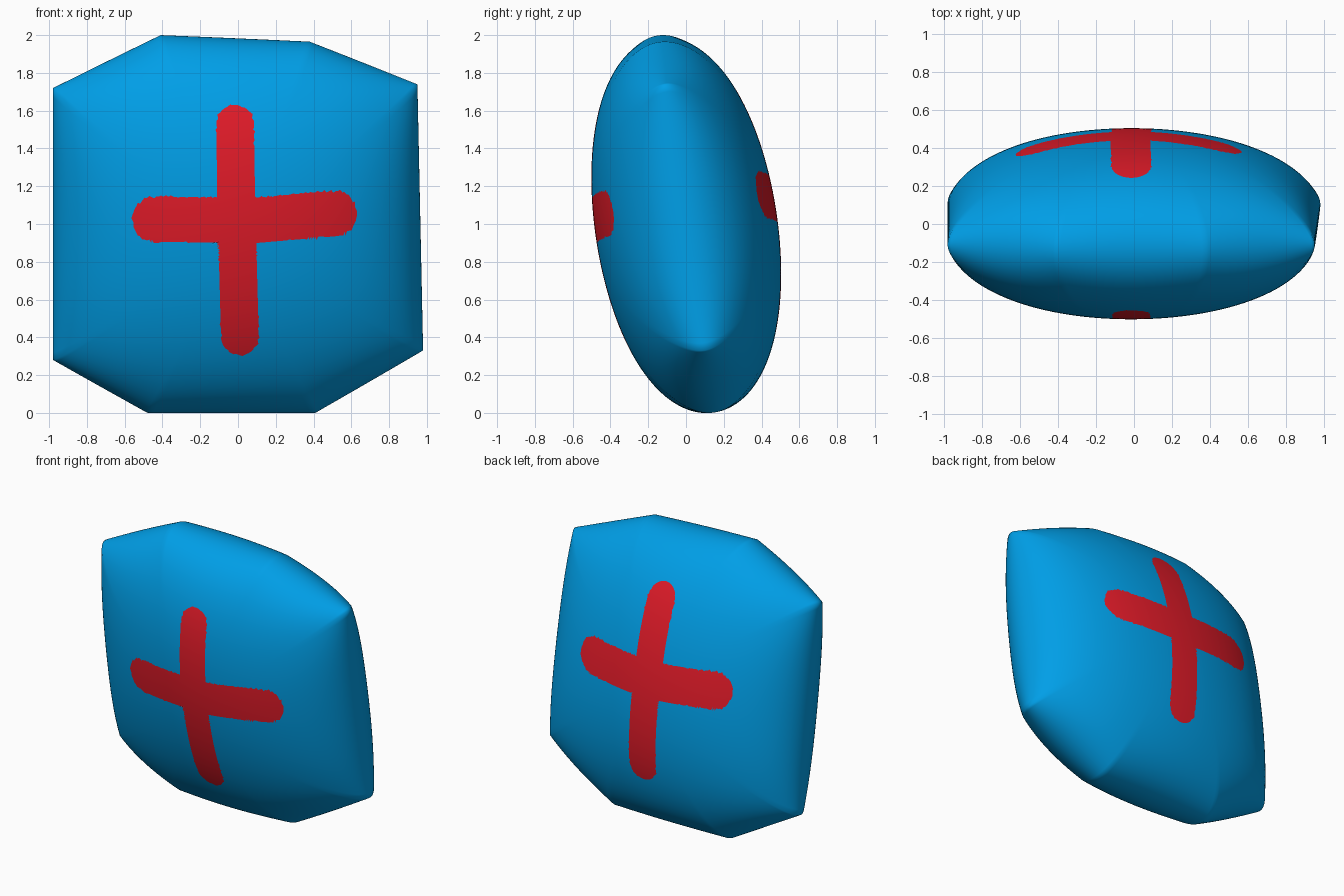
import bpy, bmesh, math
from mathutils import Vector

if "Cube" in bpy.data.objects:
    bpy.data.objects.remove(bpy.data.objects["Cube"])

RINGS, PER_EDGE, ORDER = 110, 36, 12
HALF_DEPTH, TILT, STRETCH = 0.4826, math.atan(0.15), 1.009

# outline of the flat cushion (x, z about its middle), clockwise from upper left
OUTLINE = [Vector((x, z * STRETCH)) for x, z in
           [(-0.98, 0.72), (-0.41, 1.0), (0.38, 0.965), (0.95, 0.74),
            (0.98, -0.67), (0.41, -1.0), (-0.48, -1.0), (-0.98, -0.72)]]

# painted crosses: polyline strokes in (x, z) with a radius
FRONT_CROSS = [([(-0.015, 1.53), (-0.01, 1.15), (0.01, 0.405)], 0.1),
               ([(-0.44, 1.025), (0.1, 1.02), (0.51, 1.055)], 0.12)]
BACK_CROSS = [([(-0.015, 1.64), (-0.02, 1.15), (0.0, 0.52)], 0.105),
              ([(-0.50, 1.155), (0.0, 1.13), (0.44, 1.155)], 0.125)]

rim = [a.lerp(OUTLINE[(i + 1) % 8], k / PER_EDGE)
       for i, a in enumerate(OUTLINE) for k in range(PER_EDGE)]
N = len(rim)


def material(name, rgb):
    m = bpy.data.materials.new(name)
    m.diffuse_color = (*rgb, 1)
    m.use_nodes = True
    m.node_tree.nodes["Principled BSDF"].inputs["Base Color"].default_value = m.diffuse_color
    return m


def fit_membrane():
    """Least-squares harmonics of an inflated membrane pinned to the rim."""
    rows = []
    for p in rim:
        powers = [complex(p.x, p.y) ** k for k in range(ORDER + 1)]
        rows.append([w.real for w in powers] + [-w.imag for w in powers[1:]]
                    + [p.length_squared])
    n = 2 * ORDER + 1
    m = [[sum(r[i] * r[j] for r in rows) for j in range(n + 1)] for i in range(n)]
    for i in range(n):
        q = max(range(i, n), key=lambda k: abs(m[k][i]))
        m[i], m[q] = m[q], m[i]
        for k in range(n):
            if k != i:
                s = m[k][i] / m[i][i]
                m[k] = [a - s * b for a, b in zip(m[k], m[i])]
    c = [m[i][n] / m[i][i] for i in range(n)]
    return [complex(c[0])] + [complex(c[k], c[ORDER + k]) for k in range(1, ORDER + 1)]


COEFFS = fit_membrane()


def membrane(p):
    z, s = complex(p.x, p.y), 0j
    for c in reversed(COEFFS):
        s = s * z + c
    return s.real - p.length_squared


PEAK = membrane(Vector((0, 0)))
residual = [membrane(p) for p in rim]


def tilted(p, y):
    """Place a point of the upright cushion into the leaning model."""
    s, c = math.sin(TILT), math.cos(TILT)
    return Vector((p.x, y * c - p.y * s, 1 + y * s + p.y * c))


def stroke_distance(p, strokes):
    """Signed distance to the painted strokes, negative inside."""
    best = 9
    for pts, radius in strokes:
        for a, b in zip(pts, pts[1:]):
            a, b = Vector(a), Vector(b)
            t = max(0, min(1, (p - a).dot(b - a) / (b - a).length_squared))
            best = min(best, (p - a.lerp(b, t)).length - radius)
    return best


bm = bmesh.new()
dist = {}


def add_vert(i, r, side, strokes):
    """Surface vertex, snapped to the paint border when close to it."""
    p = rim[i] * r

    def place(q):
        u = max(0, membrane(q) - residual[i] * r ** 8)
        return tilted(q, side * HALF_DEPTH * math.sqrt(u / PEAK))

    def paint(q):
        return stroke_distance(place(q).xz, strokes)

    d = paint(p) if r < 0.85 else 9
    if abs(d) < 0.0045:
        e = 1e-3
        g = Vector((paint(p + Vector((e, 0))) - d, paint(p + Vector((0, e))) - d)) / e
        p = p - g * (d / max(g.length_squared, 0.5))
        d = 0
    v = bm.verts.new(place(p))
    dist[v] = d
    return v


def add_face(vs, side):
    """Quad, split along the paint border where it straddles it."""
    ds = [dist[v] for v in vs]
    parts = [vs]
    if len(vs) == 4 and min(ds) < 0 < max(ds):
        a, b, c, d = vs
        if abs(ds[0]) + abs(ds[2]) < abs(ds[1]) + abs(ds[3]):
            parts = [[a, b, c], [a, c, d]]
        else:
            parts = [[b, c, d], [b, d, a]]
    for part in parts:
        f = bm.faces.new(part if side > 0 else part[::-1])
        f.material_index = int(sum(dist[v] for v in part) < 0)
        f.smooth = True


# shared seam, then a puffed front and back half
seam = [bm.verts.new(tilted(p, 0)) for p in rim]
dist.update((v, 9) for v in seam)
for side, strokes in ((-1, FRONT_CROSS), (1, BACK_CROSS)):
    middle = add_vert(0, 0, side, strokes)
    rings = []
    for k in range(1, RINGS):
        r = math.sin(math.pi / 2 * k / RINGS)
        rings.append([add_vert(i, r, side, strokes) for i in range(N)])
    rings.append(seam)
    for i in range(N):
        j = (i + 1) % N
        add_face([middle, rings[0][i], rings[0][j]], side)
        for a, b in zip(rings, rings[1:]):
            add_face([a[i], b[i], b[j], a[j]], side)
bmesh.ops.recalc_face_normals(bm, faces=bm.faces)

mesh = bpy.data.meshes.new("cushion_body")
bm.to_mesh(mesh)
bm.free()
mesh.materials.append(material("blue", (0.0, 0.345, 0.8)))
mesh.materials.append(material("red", (0.76, 0.011, 0.022)))
body = bpy.data.objects.new("cushion_body", mesh)
bpy.context.collection.objects.link(body)
